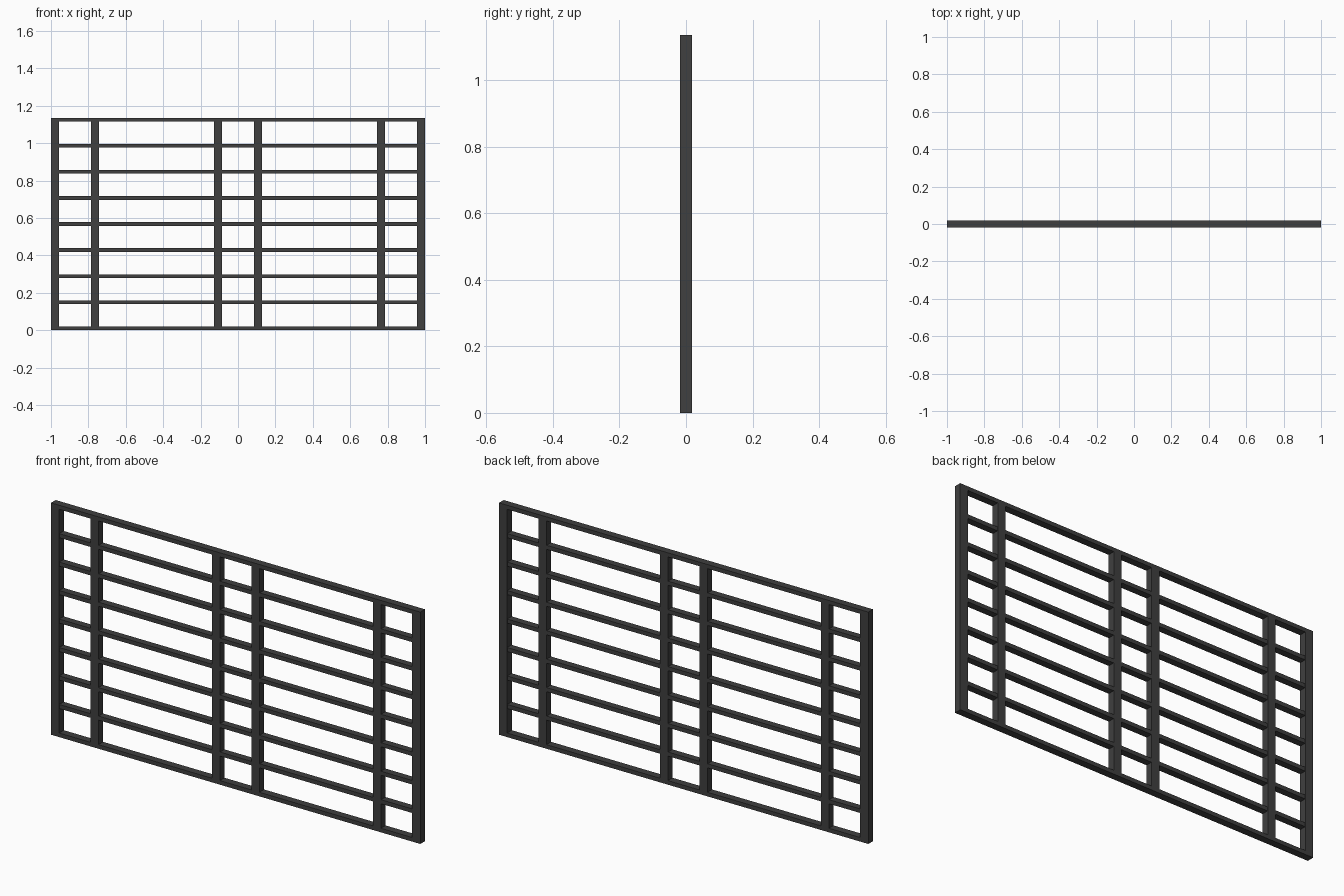
import bpy

cube = bpy.data.objects.get("Cube")
if cube:
    bpy.data.objects.remove(cube, do_unlink=True)

HEIGHT = 1.135
DEPTH = 0.036
POST = 0.044
RAIL = 0.02
RAILS = 9

# Dark painted metal
metal = bpy.data.materials.new("dark_grey_metal")
metal.use_nodes = True
colour = (0.05, 0.05, 0.05, 1)
metal.diffuse_color = colour
metal.node_tree.nodes["Principled BSDF"].inputs["Base Color"].default_value = colour


def bar(name, x, z, width, depth, height):
    bpy.ops.mesh.primitive_cube_add(size=1, location=(x, 0, z))
    ob = bpy.context.object
    ob.name = name
    ob.scale = (width, depth, height)
    bpy.ops.object.transform_apply(location=False, rotation=False, scale=True)
    ob.data.materials.append(metal)


# Upright posts, mirrored; inner ones fit between the top and bottom rails
for side, label in ((1, "left"), (-1, "right")):
    bar(label + "_end_post", side * (1 - POST / 2), HEIGHT / 2, POST, DEPTH, HEIGHT)
    for name, x in (("outer_post", 0.765), ("middle_post", 0.107)):
        bar(f"{label}_{name}", side * x, HEIGHT / 2, POST, DEPTH, HEIGHT - 2 * RAIL)

# Evenly spaced horizontal rails, the middle ones set back slightly
step = (HEIGHT - RAIL) / (RAILS - 1)
for i in range(RAILS):
    edge = i in (0, RAILS - 1)
    name = "bottom_rail" if i == 0 else "top_rail" if edge else f"cross_rail_{i}"
    bar(name, 0, RAIL / 2 + i * step, 2 - 2 * POST, DEPTH if edge else DEPTH - 0.002, RAIL)
